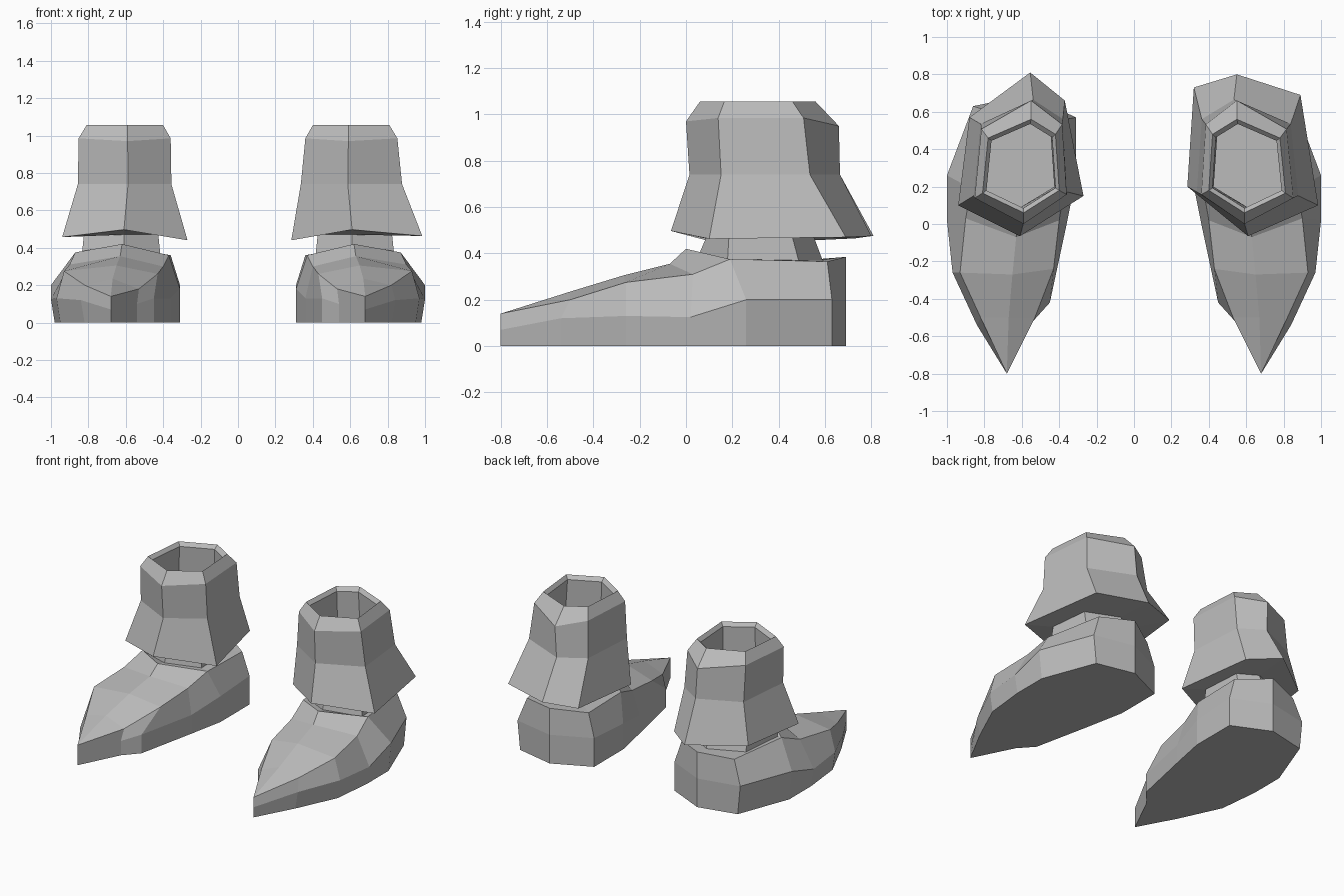
import bpy
import bmesh

if "Cube" in bpy.data.objects:
    bpy.data.objects.remove(bpy.data.objects["Cube"], do_unlink=True)

grey = bpy.data.materials.new("plain_grey")
grey.use_nodes = True
colour = (0.5, 0.5, 0.5, 1)
grey.diffuse_color = colour
grey.node_tree.nodes["Principled BSDF"].inputs["Base Color"].default_value = colour


def add_ring(bm, points, side):
    return [bm.verts.new((x * side, y, z)) for x, y, z in points]


def bridge(bm, lower, upper):
    """Join two closed loops of equal length with quads."""
    count = len(lower)
    for i in range(count):
        j = (i + 1) % count
        bm.faces.new((lower[i], lower[j], upper[j], upper[i]))


def finish(bm, name):
    bmesh.ops.recalc_face_normals(bm, faces=bm.faces)
    mesh = bpy.data.meshes.new(name)
    bm.to_mesh(mesh)
    bm.free()
    mesh.materials.append(grey)
    bpy.context.collection.objects.link(bpy.data.objects.new(name, mesh))


# Sole outline, from the toe along the outer side, round the heel and back
SOLE = [(.68, -.8), (.82, -.54), (.95, -.26), (.98, .02), (.98, .26), (.84, .63),
        (.57, .69), (.31, .57), (.31, .25), (.36, 0), (.45, -.42), (.54, -.52)]
SIDE_HEIGHT = [.07, .12, .13, .125, .2, .2, .2, .2, .18, .13, .13, .1]
# Upper edge where the sides meet the top of the foot
UPPER = [(.68, -.8, .14), (.82, -.5, .2), (.93, -.26, .275), (.9, .03, .31),
         (.87, .19, .375), (.8, .61, .365), (.57, .69, .385), (.36, .56, .36),
         (.37, .19, .36), (.4, .02, .3), (.43, -.24, .26), (.53, -.5, .18)]
# Centre ridge of the foot, from the toe to the tongue
RIDGE = [(.67, -.5, .235), (.65, -.27, .305), (.63, -.07, .355), (.62, 0, .42)]

# Six-sided leg outline around its own centre
LEG = [(-.01, -.25), (.21, -.145), (.18, .15), (-.05, .25), (-.18, .17), (-.2, -.13)]


def leg_ring(z, sx, sy, dy=0, dx=0):
    return [(.6 + dx + x * sx, .31 + dy + y * sy, z) for x, y in LEG]


ANKLE_TOP = leg_ring(.47, .97, .93, .01, .02)


def build_shoe(side, name):
    bm = bmesh.new()
    sole = add_ring(bm, [(x, y, 0) for x, y in SOLE], side)
    middle = add_ring(bm, [(x + (.02 if x > .8 else 0), y, z)
                           for (x, y), z in zip(SOLE, SIDE_HEIGHT)], side)
    upper = add_ring(bm, UPPER, side)
    bm.faces.new(sole)
    bridge(bm, sole, middle)
    bridge(bm, middle, upper)

    # Top of the foot, folded along the ridge
    ridge = [upper[0]] + add_ring(bm, RIDGE, side)
    for edge in (upper[:5], [upper[0]] + upper[:7:-1]):
        for i in range(4):
            corners = [edge[i], edge[i + 1], ridge[i + 1]]
            if i:
                corners.append(ridge[i])
            bm.faces.new(corners)

    # Collar and ankle tube
    collar = [ridge[-1]] + upper[4:9]
    base = leg_ring(.37, 1.02, 1.04, .02, .02)
    base[0] = (.61, .06, .405)
    ankle_low = add_ring(bm, base, side)
    ankle_top = add_ring(bm, ANKLE_TOP, side)
    bridge(bm, collar, ankle_low)
    bridge(bm, ankle_low, ankle_top)
    finish(bm, name)


def build_cuff(side, name, hem, width):
    bm = bmesh.new()
    shoulder = leg_ring(.985, 1.2, 1.25, .01)
    shoulder[0] = (.59, 0, .97)
    shoulder[3] = (.55, .66, .95)
    levels = [ANKLE_TOP, hem, leg_ring(.74, width, 1.3, .03), shoulder,
              leg_ring(1.055, 1, 1), leg_ring(1.03, .9, .9)]
    rings = [add_ring(bm, level, side) for level in levels]
    for i, ring in enumerate(rings):
        bridge(bm, ring, rings[(i + 1) % len(rings)])
    finish(bm, name)


LEFT_HEM = [(.61, -.065, .497), (.985, .1, .463), (.89, .69, .47),
            (.55, .8, .475), (.32, .73, .465), (.285, .2, .44)]
RIGHT_HEM = [(.61, -.065, .497), (.94, .1, .457), (.88, .57, .465),
             (.555, .81, .475), (.37, .66, .465), (.27, .15, .44)]

for side, label in ((1, "left"), (-1, "right")):
    build_shoe(side, label + "_shoe")
build_cuff(1, "left_cuff", LEFT_HEM, 1.32)
build_cuff(-1, "right_cuff", RIGHT_HEM, 1.22)
